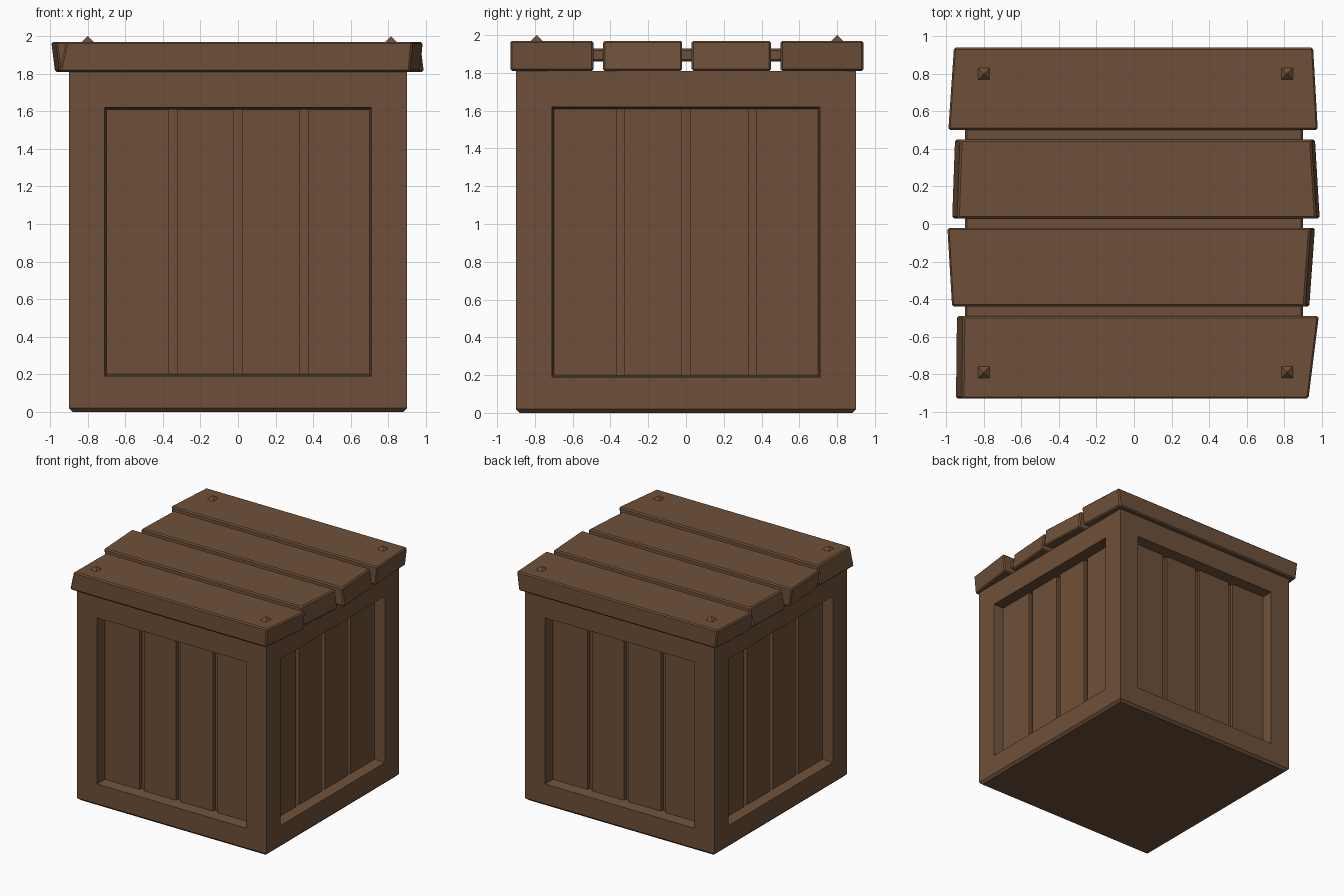
import bpy
import bmesh
from mathutils import Matrix, Vector
from math import pi

cube = bpy.data.objects.get("Cube")
if cube:
    bpy.data.objects.remove(cube)

wood = bpy.data.materials.new("brown_wood")
wood.use_nodes = True
BROWN = (0.156, 0.081, 0.041, 1)
wood.diffuse_color = BROWN
wood.node_tree.nodes["Principled BSDF"].inputs["Base Color"].default_value = BROWN


def finish(name, bm, bevel=0):
    mesh = bpy.data.meshes.new(name)
    bm.to_mesh(mesh)
    bm.free()
    mesh.materials.append(wood)
    obj = bpy.data.objects.new(name, mesh)
    bpy.context.collection.objects.link(obj)
    if bevel:
        mod = obj.modifiers.new("worn_edges", "BEVEL")
        mod.width = bevel
        mod.segments = 1
    return obj


def face(bm, points):
    bm.faces.new([bm.verts.new(p) for p in points])


def rect(x, z0, z1, y):
    return [(-x, y, z0), (x, y, z0), (x, y, z1), (-x, y, z1)]


# Crate body: four framed sides, each with grooved planks set back in the frame
HALF, TOP, CHAMFER = 0.9, 1.81, 0.02
PLANK_Y, GROOVE_Y = -0.81, -0.78
LOW, HIGH = 0.2, 1.61
body = bmesh.new()
for turn in range(4):
    side = bmesh.new()
    outer = rect(HALF, CHAMFER, TOP, -HALF)
    opening = rect(0.71, 0.19, 1.62, -HALF)
    inner = rect(0.70, LOW, HIGH, PLANK_Y)
    for a, b in ((outer, opening), (opening, inner)):
        for i in range(4):
            j = (i + 1) % 4
            face(side, [a[i], a[j], b[j], b[i]])

    # Plank profile with three grooves
    profile = [(-0.70, PLANK_Y)]
    for x in (-0.347, 0, 0.352):
        l, r = x - 0.022, x + 0.022
        profile += [(l, PLANK_Y), (l, GROOVE_Y), (r, GROOVE_Y), (r, PLANK_Y)]
        groove = [(l, PLANK_Y), (r, PLANK_Y), (r, GROOVE_Y), (l, GROOVE_Y)]
        face(side, [(*p, LOW) for p in groove])
        face(side, [(*p, HIGH) for p in reversed(groove)])
    profile.append((0.70, PLANK_Y))
    for p, q in zip(profile, profile[1:]):
        face(side, [(*p, LOW), (*q, LOW), (*q, HIGH), (*p, HIGH)])

    # Chamfer along the foot
    foot = HALF - CHAMFER
    face(side, [(-foot, -foot, 0), (foot, -foot, 0),
                (HALF, -HALF, CHAMFER), (-HALF, -HALF, CHAMFER)])
    spin = Matrix.Rotation(turn * pi / 2, 3, "Z")
    for f in side.faces:
        face(body, [spin @ v.co for v in f.verts])
    side.free()

corners = [(-1, -1), (1, -1), (1, 1), (-1, 1)]
face(body, [(x * HALF, y * HALF, TOP) for x, y in corners])
face(body, [(x * foot, y * foot, 0) for x, y in reversed(corners)])
bmesh.ops.remove_doubles(body, verts=body.verts, dist=0.0005)
finish("crate_body", body)


def block(name, bottom, top, bevel):
    bm = bmesh.new()
    lo = [bm.verts.new(p) for p in bottom]
    hi = [bm.verts.new(p) for p in top]
    bm.faces.new(lo[::-1])
    bm.faces.new(hi)
    for i in range(4):
        j = (i + 1) % 4
        bm.faces.new([lo[i], lo[j], hi[j], hi[i]])
    return finish(name, bm, bevel)


# Lid core seen between the slats
core = [(x * 0.9, y * 0.9) for x, y in corners]
block("lid_core", [(*p, 1.86) for p in core], [(*p, 1.93) for p in core], 0.012)

# Lid slats: y range, top left ends, top right ends, outward flare at the bottom
slats = [
    ((0.50, 0.94), (-0.99, -0.96), (0.98, 0.955), (-0.02, -0.02)),
    ((0.03, 0.45), (-0.94, -0.925), (0.97, 0.945), (0.03, 0.02)),
    ((-0.44, -0.02), (-0.97, -0.995), (0.91, 0.94), (-0.02, 0.025)),
    ((-0.93, -0.49), (-0.915, -0.91), (0.93, 0.985), (0.035, -0.015)),
]
for n, (ys, left, right, flare) in enumerate(slats, 1):
    top = [(left[0], ys[0]), (right[0], ys[0]), (right[1], ys[1]), (left[1], ys[1])]
    bottom = [(x + (flare[1] if x > 0 else -flare[0]), y, TOP) for x, y in top]
    block(f"lid_slat_{n}", bottom, [(*p, 1.97) for p in top], 0.01)

# Pyramid nail heads
for x, side_name in ((-0.8, "right"), (0.815, "left")):
    for y, end_name in ((0.8, "back"), (-0.79, "front")):
        nail = bmesh.new()
        tip = Vector((x, y, 2.0))
        base = [Vector((x + a * 0.036, y + b * 0.036, 1.965)) for a, b in corners]
        for i in range(4):
            face(nail, [base[i], base[(i + 1) % 4], tip])
        face(nail, base[::-1])
        bmesh.ops.remove_doubles(nail, verts=nail.verts, dist=0.0005)
        finish(f"nail_{end_name}_{side_name}", nail)
